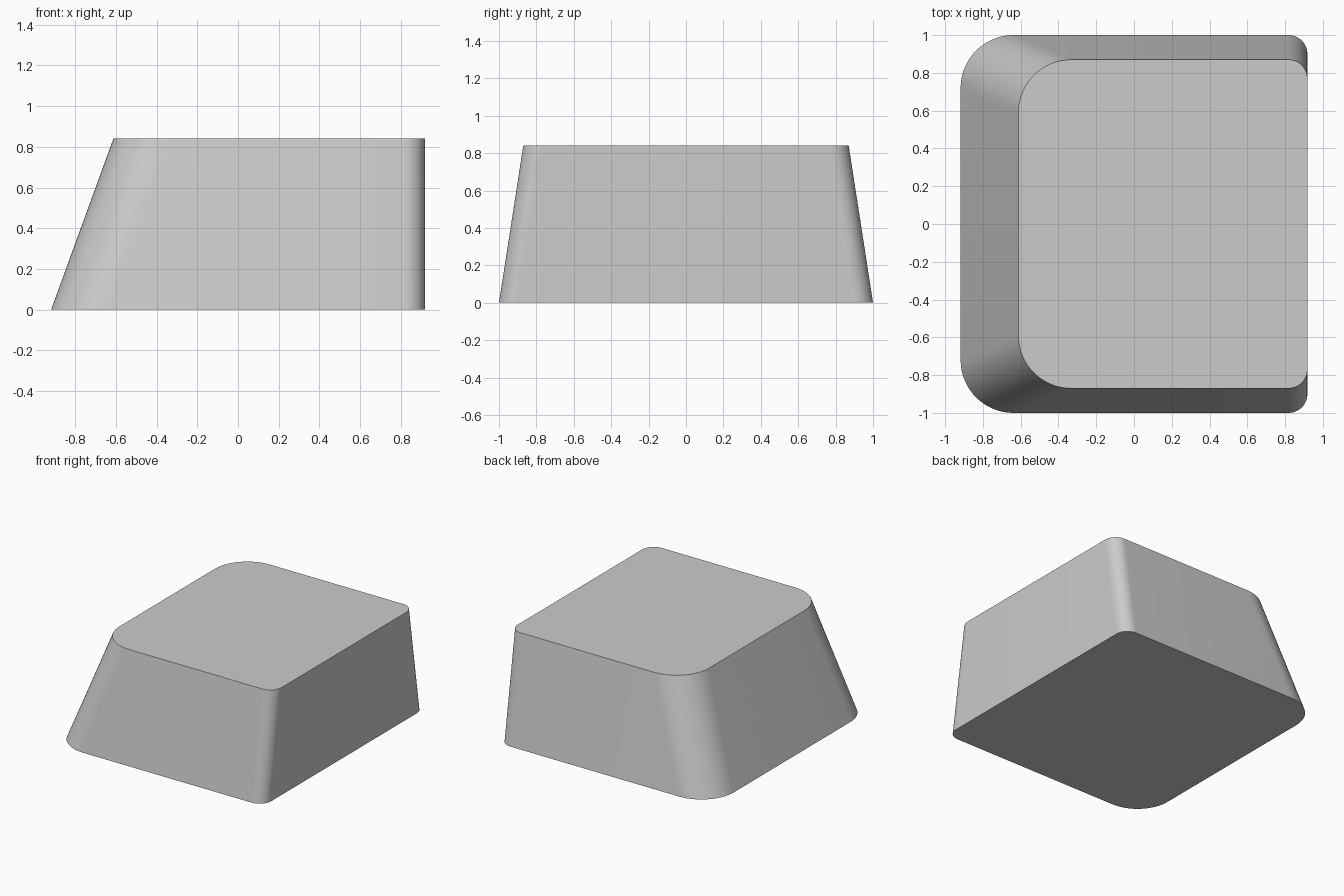
import bpy, bmesh, math

cube = bpy.data.objects.get("Cube")
if cube:
    bpy.data.objects.remove(cube, do_unlink=True)

HEIGHT = 0.84
STEPS = 16  # segments per rounded corner


def rounded_outline(x0, x1, half_y, r_left, r_right):
    """Counter-clockwise outline with separate radii at the two x ends."""
    corners = [
        (x1 - r_right, half_y - r_right, r_right, 0),
        (x0 + r_left, half_y - r_left, r_left, 90),
        (x0 + r_left, r_left - half_y, r_left, 180),
        (x1 - r_right, r_right - half_y, r_right, 270),
    ]
    points = []
    for cx, cy, r, start in corners:
        for i in range(STEPS + 1):
            a = math.radians(start + 90 * i / STEPS)
            points.append((cx + r * math.cos(a), cy + r * math.sin(a)))
    return points


# Grey surface
grey = bpy.data.materials.new("light grey")
grey.use_nodes = True
colour = (0.6, 0.6, 0.6, 1)
grey.diffuse_color = colour
grey.node_tree.nodes["Principled BSDF"].inputs["Base Color"].default_value = colour

# Tapered block lofted between base and top outlines
bm = bmesh.new()
base = [bm.verts.new((x, y, 0)) for x, y in rounded_outline(-0.918, 0.918, 1, 0.28, 0.1)]
top = [bm.verts.new((x, y, HEIGHT)) for x, y in rounded_outline(-0.612, 0.918, 0.87, 0.28, 0.1)]
bm.faces.new(base[::-1])
bm.faces.new(top)
for i in range(len(base)):
    j = (i + 1) % len(base)
    bm.faces.new((base[i], base[j], top[j], top[i]))
mesh = bpy.data.meshes.new("tapered_block")
bm.to_mesh(mesh)
bm.free()
mesh.materials.append(grey)
block = bpy.data.objects.new("tapered_block", mesh)
bpy.context.collection.objects.link(block)

# Smooth corners, crisp rims
bpy.context.view_layer.objects.active = block
block.select_set(True)
bpy.ops.object.shade_smooth_by_angle(angle=math.radians(30))
